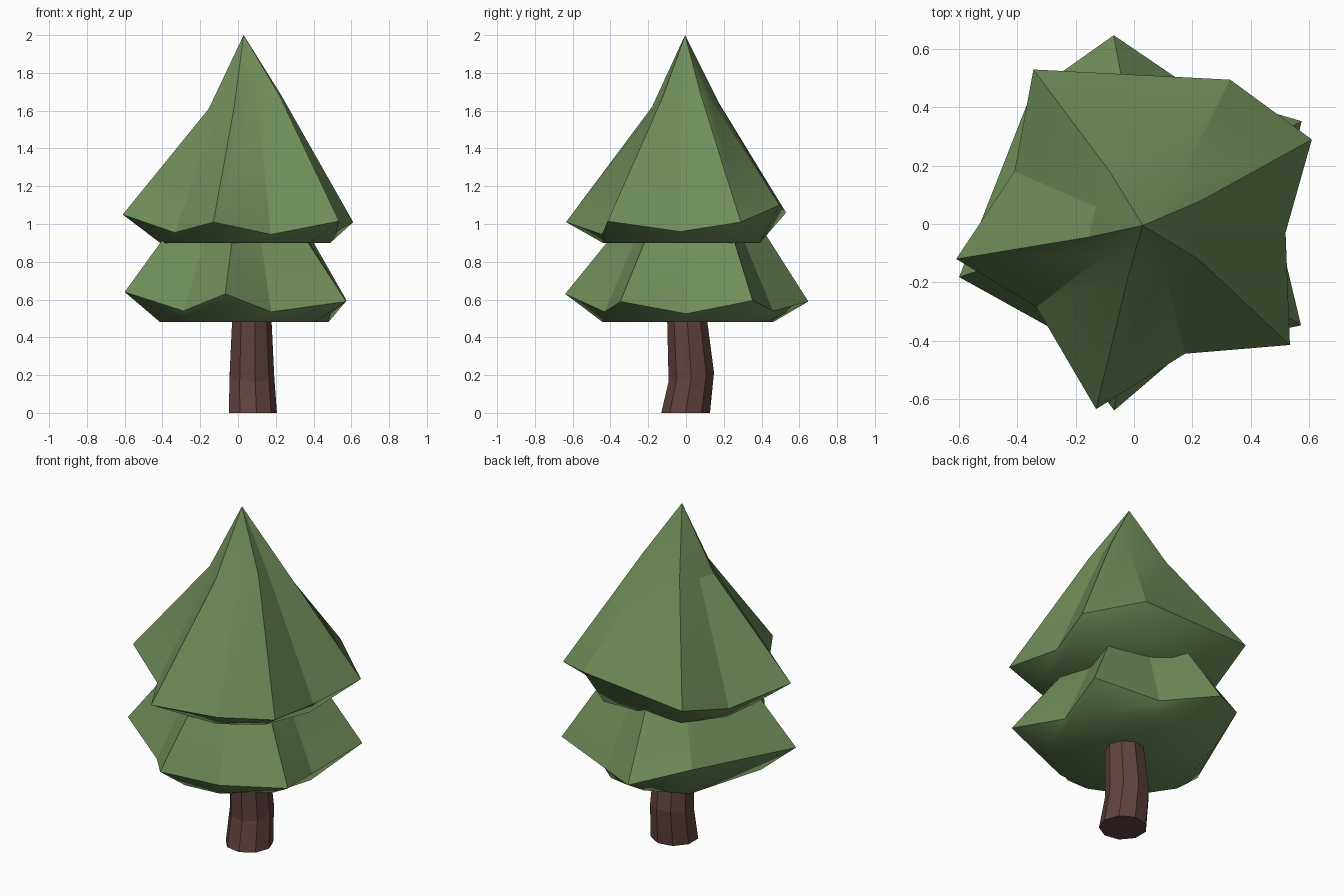
import bpy, bmesh
from math import sin, cos, pi, radians, atan2
from mathutils import Matrix

if "Cube" in bpy.data.objects:
    bpy.data.objects.remove(bpy.data.objects["Cube"])


def material(name, color):
    m = bpy.data.materials.new(name)
    m.diffuse_color = (*color, 1)
    m.use_nodes = True
    m.node_tree.nodes["Principled BSDF"].inputs["Base Color"].default_value = m.diffuse_color
    return m


def add_object(name, bm, mat):
    bmesh.ops.recalc_face_normals(bm, faces=bm.faces)
    me = bpy.data.meshes.new(name)
    bm.to_mesh(me)
    bm.free()
    me.materials.append(mat)
    ob = bpy.data.objects.new(name, me)
    bpy.context.collection.objects.link(ob)
    return ob


def bridge(bm, a, b):
    n = len(a)
    return [bm.faces.new((a[i], a[(i + 1) % n], b[(i + 1) % n], b[i])) for i in range(n)]


green = material("foliage", (0.16, 0.27, 0.10))
brown = material("bark", (0.115, 0.055, 0.05))

# Star-shaped branch rim (tips and valleys alternate) and the ring above it
rim = [(0.61, 0.29, 1.01), (0.33, 0.495, 1.10), (-0.345, 0.53, 1.06), (-0.41, 0.18, 0.96),
       (-0.61, -0.12, 1.05), (-0.335, -0.285, 0.955), (-0.13, -0.635, 1.01),
       (0.175, -0.445, 0.945), (0.535, -0.415, 1.015), (0.52, -0.03, 0.96)]
upper = [(0.23, 0.08, 1.68), (0.145, 0.125, 1.68), (-0.08, 0.175, 1.64), (-0.13, 0.06, 1.62),
         (-0.155, -0.045, 1.61), (-0.1, -0.105, 1.62), (-0.02, -0.18, 1.62),
         (0.1, -0.14, 1.65), (0.22, -0.12, 1.68), (0.21, -0.02, 1.66)]


def foliage(name, matrix):
    bm = bmesh.new()
    rim_v = [bm.verts.new(p) for p in rim]
    up_v = [bm.verts.new(p) for p in upper]
    base_v = []
    for x, y, z in rim:
        a = atan2(y, x - 0.035)
        base_v.append(bm.verts.new((0.035 + 0.455 * cos(a), 0.455 * sin(a), 0.9)))
    apex = bm.verts.new((0.03, -0.005, 2.0))
    under = bridge(bm, base_v, rim_v)
    under.append(bm.faces.new(base_v[::-1]))
    bridge(bm, rim_v, up_v)
    for i in range(len(up_v)):
        bm.faces.new((up_v[i], up_v[(i + 1) % len(up_v)], apex))
    bmesh.ops.recalc_face_normals(bm, faces=bm.faces)
    # Soft underside, crisp rim and ridges
    under = set(under)
    for f in bm.faces:
        f.smooth = True
    for e in bm.edges:
        inside = all(f in under for f in e.link_faces)
        e.smooth = inside or e.calc_face_angle(0) < radians(20)
    bm.transform(matrix)
    return add_object(name, bm, green)


# Two tiers: the lower one is the same shape, turned and dropped
foliage("upper_foliage", Matrix.Identity(4))
foliage("lower_foliage", Matrix.Translation((0.012, -0.023, -0.42)) @ Matrix.Rotation(radians(71.5), 4, 'Z'))

# Slightly bent trunk: centre x, centre y, z, radius, tilt along y
bm = bmesh.new()
rings = []
for cx, cy, z, r, tilt in [(0.075, -0.002, 0, 0.131, 0), (0.07, 0.028, 0.19, 0.122, 0.2),
                           (0.07, 0.007, 0.48, 0.108, 0), (0.07, 0.0, 0.6, 0.1, 0)]:
    ring = []
    for i in range(9):
        a = 2 * pi * i / 9
        ring.append(bm.verts.new((cx + r * cos(a), cy + r * sin(a), z + tilt * r * sin(a))))
    rings.append(ring)
for a, b in zip(rings, rings[1:]):
    bridge(bm, a, b)
bm.faces.new(rings[0][::-1])
bm.faces.new(rings[-1])
add_object("trunk", bm, brown)
